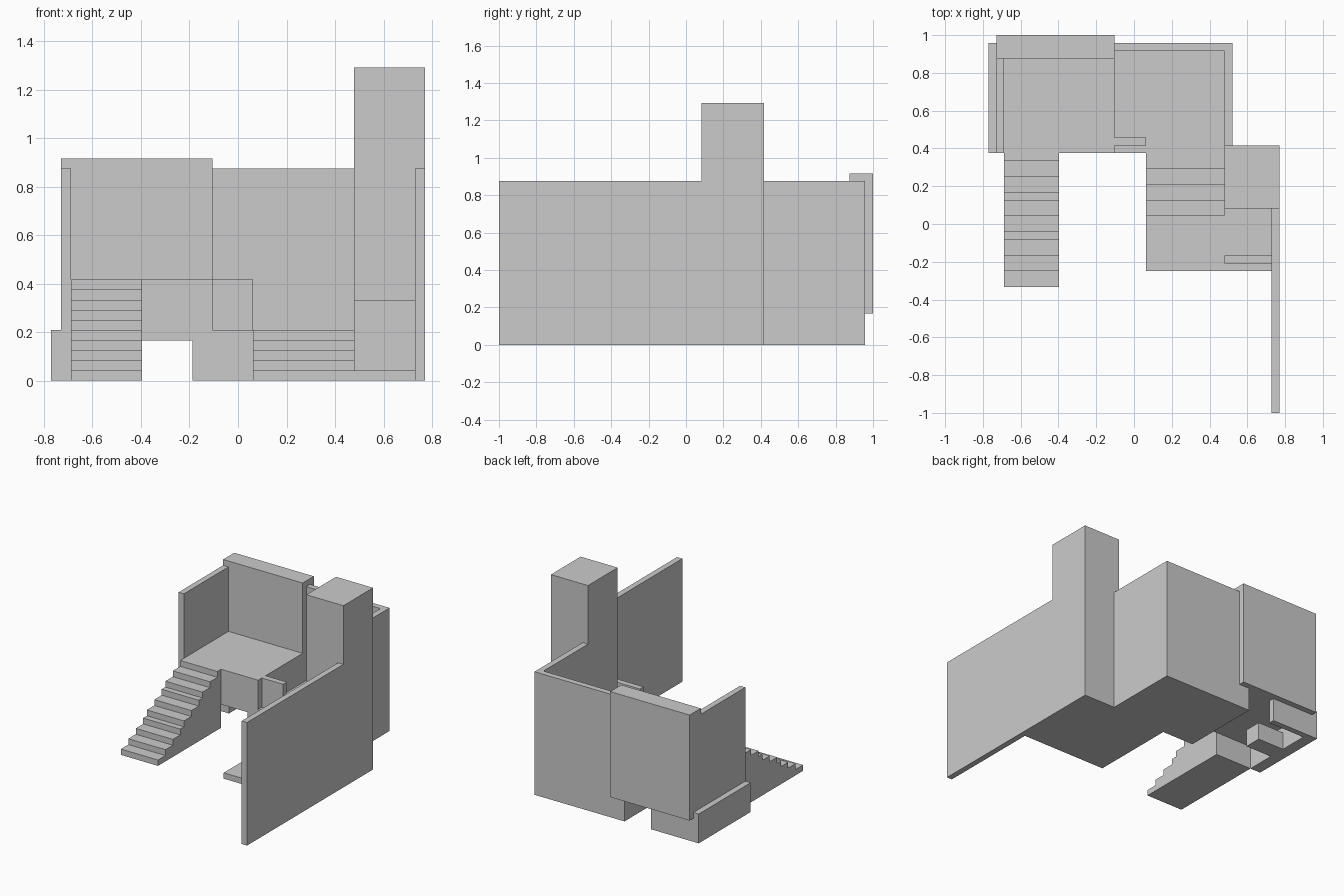
import bpy
import bmesh
from mathutils import Matrix

if "Cube" in bpy.data.objects:
    bpy.data.objects.remove(bpy.data.objects["Cube"])

U = 1 / 24  # the house is laid out on a 1/24 grid


def box(name, x0, x1, y0, y1, z0, z1):
    bm = bmesh.new()
    size = Matrix.Diagonal(((x1 - x0) * U, (y1 - y0) * U, (z1 - z0) * U, 1))
    centre = Matrix.Translation(((x0 + x1) / 2 * U, (y0 + y1) / 2 * U, (z0 + z1) / 2 * U))
    bmesh.ops.create_cube(bm, size=1, matrix=centre @ size)
    return finish(name, bm)


def finish(name, bm):
    bmesh.ops.recalc_face_normals(bm, faces=bm.faces)
    mesh = bpy.data.meshes.new(name)
    bm.to_mesh(mesh)
    bm.free()
    obj = bpy.data.objects.new(name, mesh)
    bpy.context.collection.objects.link(obj)
    return obj


def stairs(name, x0, x1, starts, y_end, z_base, z_first):
    """Solid flight: stepped side profile extruded along x."""
    profile, z = [(starts[0], z_base)], z_first
    for i, y in enumerate(starts):
        if i:
            profile.append((y, z - 1))
        profile.append((y, z))
        z += 1
    profile += [(y_end, z - 1), (y_end, z_base)]
    bm = bmesh.new()
    face = bm.faces.new([bm.verts.new((x0 * U, y * U, zz * U)) for y, zz in profile])
    ext = bmesh.ops.extrude_face_region(bm, geom=[face])["geom"]
    verts = [v for v in ext if isinstance(v, bmesh.types.BMVert)]
    bmesh.ops.translate(bm, verts=verts, vec=((x1 - x0) * U, 0, 0))
    return finish(name, bm)


# Raised left room
box("upper_platform", -16.5, -2.5, 9, 21, 4, 10)
box("upper_back_wall", -17.5, -2.5, 21, 24, 4, 22)
box("upper_left_wall", -17.5, -16.5, 9, 21, 4, 21)

# Nook below the left room
box("nook_left_wall", -18.5, -16.5, 9, 23, 0, 5)
box("nook_back_wall", -16.5, -9.5, 22, 23, 0, 4)
box("nook_bench", -16.5, -11.5, 14, 17, 0, 3)

# Outer staircase
stairs("outer_stairs", -16.5, -9.5, [-8, -6, -4, -2, -1, 1, 3, 4, 6, 8], 9, 0, 1)

# Right room
box("room_foundation", -4.5, -2.5, 9, 23, 0, 4)
box("room_floor", -2.5, 11.5, 9, 22, 0, 5)
box("room_back_wall", -2.5, 12.5, 22, 23, 0, 21)
box("room_right_wall", 11.5, 12.5, 10, 22, 0, 21)
box("room_low_partition", -2.5, 1.5, 10, 11, 5, 10)

# Entrance floor, inner steps and low divider
stairs("inner_stairs", 1.5, 11.5, [-6, 1, 3, 5, 7], 9, 0, 1)
box("entrance_floor", 11.5, 17.5, -6, 2, 0, 1)
box("entrance_divider", 11.5, 17.5, -5, -4, 1, 8)

# Tower and long side wall
box("tower", 11.5, 18.5, 2, 10, 0, 31)
box("side_wall", 17.5, 18.5, -24, 2, 0, 21)
